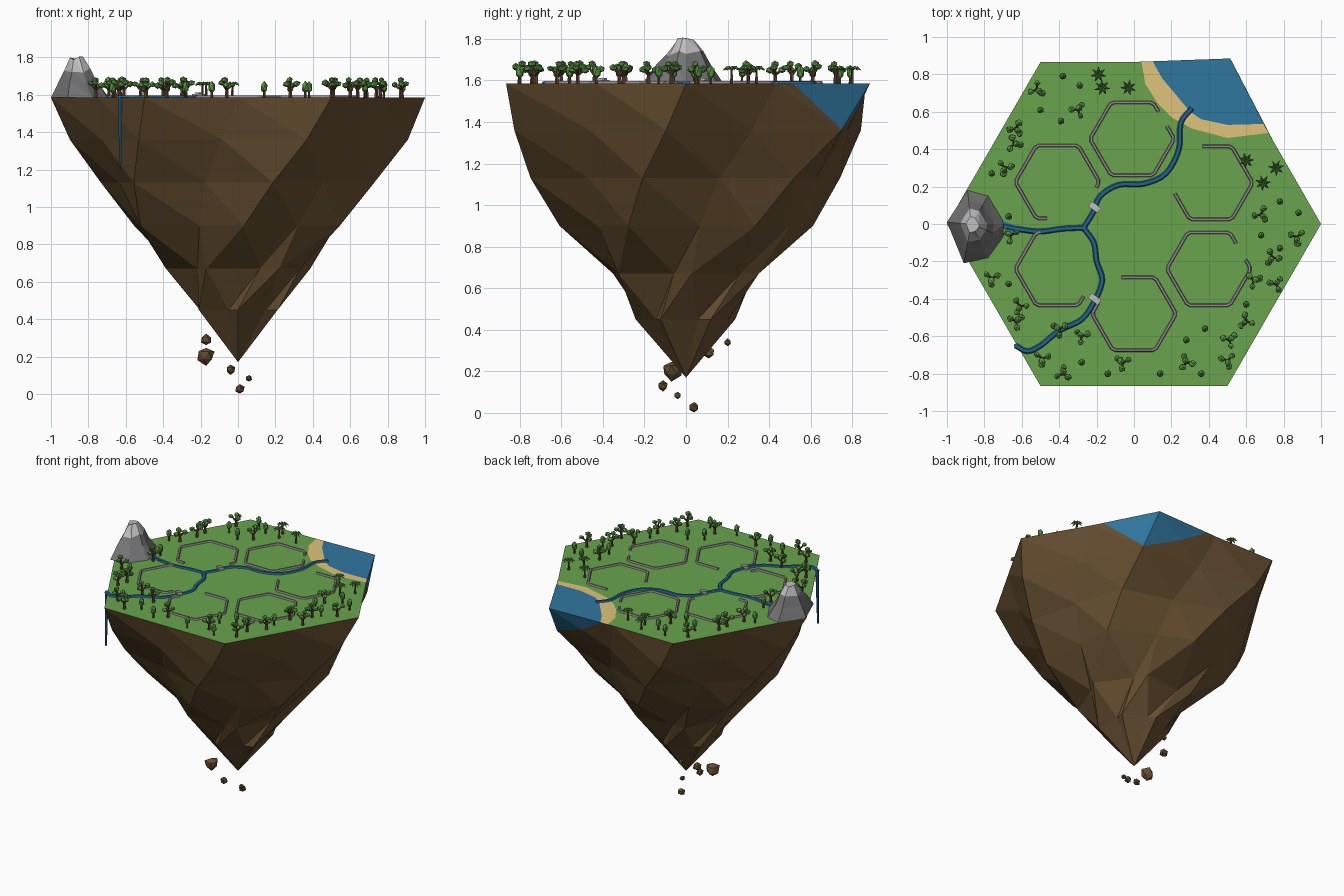
import bpy, bmesh, math, random
from mathutils import Vector, Matrix

random.seed(7)
if "Cube" in bpy.data.objects:
    bpy.data.objects.remove(bpy.data.objects["Cube"])

TOP = 1.585


def material(name, *rgb):
    mat = bpy.data.materials.new(name)
    mat.use_nodes = True
    mat.diffuse_color = (*rgb, 1)
    shader = next(n for n in mat.node_tree.nodes if n.type == "BSDF_PRINCIPLED")
    shader.inputs["Base Color"].default_value = (*rgb, 1)
    shader.inputs["Roughness"].default_value = 0.9
    return mat


soil = material("soil_brown", .135, .078, .03)
grass = material("grass_green", .14, .37, .075)
sand = material("sand", .74, .55, .2)
lake = material("lake_blue", .03, .185, .35)
river = material("river_blue", .018, .125, .26)
wall = material("wall_grey", .3, .265, .275)
stone = material("mountain_grey", .18, .18, .185)
pale = material("pale_stone", .52, .52, .53)
leaf = material("leaf_green", .095, .28, .055)
bark = material("bark_brown", .115, .06, .03)


def finish(name, bm, *mats):
    mesh = bpy.data.meshes.new(name)
    bm.to_mesh(mesh)
    bm.free()
    for m in mats:
        mesh.materials.append(m)
    obj = bpy.data.objects.new(name, mesh)
    bpy.context.scene.collection.objects.link(obj)


def polar(r, degrees, z):
    a = math.radians(degrees)
    return Vector((r * math.cos(a), r * math.sin(a), z))


def paint(verts, index):
    for f in {f for v in verts for f in v.link_faces}:
        f.material_index = index


def blob(bm, place, size, rough=0.15, tall=1):
    """Low-poly lump: a jittered icosphere."""
    for v in bmesh.ops.create_icosphere(bm, subdivisions=1, radius=1)["verts"]:
        v.co *= size * random.uniform(1 - rough, 1 + rough)
        v.co.z *= tall
        v.co += place


def rod(bm, a, b, r1, r2, index=0, sides=5):
    """Tapered rod from a to b."""
    d = b - a
    turn = d.to_track_quat("Z", "Y").to_matrix().to_4x4()
    verts = bmesh.ops.create_cone(
        bm, cap_ends=True, segments=sides, radius1=r1, radius2=r2, depth=d.length,
        matrix=Matrix.Translation((a + b) / 2) @ turn)["verts"]
    paint(verts, index)


# Twisted, tapering rock: (height, radius, twist of ridges, twist of flats)
levels = [(TOP, 1, 0, 0), (1.36, .92, 6, 6), (1.13, .76, 16, 16), (.9, .62, 27, 23),
          (.67, .39, 56, 40), (.45, .24, 90, 74)]
bm = bmesh.new()
rings = []
for z, r, ridge_twist, flat_twist in levels:
    ring = []
    for k in range(12):
        wobble = 1 if z == TOP else random.uniform(.98, 1.02)
        flat = math.cos(math.pi / 6) if k % 2 else 1
        twist = flat_twist if k % 2 else ridge_twist
        ring.append(bm.verts.new(polar(r * flat * wobble, 30 * k - twist, z)))
    rings.append(ring)
lake_corner = Vector((.515, .885, TOP))
rings[0][2].co = lake_corner
for up, low in zip(rings, rings[1:]):
    for k in range(12):
        n = (k + 1) % 12
        bm.faces.new((up[k], low[k], low[n]))
        bm.faces.new((up[k], low[n], up[n]))
tip = bm.verts.new((0, 0, .17))
for k in range(12):
    bm.faces.new((rings[-1][k], tip, rings[-1][(k + 1) % 12]))
# Lake water showing on the cliff corner, cut by a slanted plane
a, b, c = Vector((.7, .52, TOP)), Vector((.08, .87, TOP)), Vector((.55, .73, 1.39))
normal = (b - a).cross(c - a).normalized()
if normal.y < 0:
    normal.negate()
bmesh.ops.bisect_plane(bm, geom=bm.verts[:] + bm.edges[:] + bm.faces[:], dist=1e-5,
                       plane_co=a, plane_no=normal)
for f in bm.faces:
    if (f.calc_center_median() - a).dot(normal) > 1e-4:
        f.material_index = 1
finish("island_rock", bm, soil, lake)

# Flat ground: grass, beach and lake sharing their shorelines
H = math.sqrt(3) / 2
beach = [(.72, .487), (.5, .46), (.31, .51), (.2, .57), (.13, .64), (.06, .75), (.04, .868)]
shore = [(.695, .535), (.5, .53), (.36, .56), (.3, .6), (.25, .66), (.15, .78), (.1, .87)]


def ground(name, outline, mat, lift=0):
    bm = bmesh.new()
    face = bm.faces.new([bm.verts.new((x, y, TOP + lift)) for x, y in outline])
    face.normal_update()
    if face.normal.z < 0:
        face.normal_flip()
    bmesh.ops.triangulate(bm, faces=[face])
    finish(name, bm, mat)


ground("grass_field", [(0, H), (-.5, H), (-1, 0), (-.5, -H), (.5, -H), (1, 0)] + beach, grass)
ground("beach", beach + shore[::-1], sand)
ground("lake", shore + [lake_corner.xy], lake)
ground("spring_pool", [(-.71, .02), (-.71, -.05), (-.61, -.045), (-.63, -.01)], lake, .006)

# Faceted mountain with a pale summit: (height, scale)
foot = [(-.13, .01), (-.02, .18), (.09, .15), (.18, 0), (.17, -.07), (.09, -.18), (-.04, -.21)]
bm = bmesh.new()
rings = []
for z, s in [(TOP, 1), (1.67, .68), (1.735, .46), (1.805, .22)]:
    jitter = 0 if s == 1 else .02
    rings.append([bm.verts.new((-.87 + x * s * random.uniform(1 - jitter, 1 + jitter * 4),
                                y * s, z + random.uniform(-jitter, jitter / 2)))
                  for x, y in foot])
for low, up in zip(rings, rings[1:]):
    for k in range(7):
        n = (k + 1) % 7
        bm.faces.new((low[k], up[n], up[k]))
        bm.faces.new((low[k], low[n], up[n]))
bm.faces.new(rings[-1])
bmesh.ops.recalc_face_normals(bm, faces=bm.faces[:])
for f in bm.faces:
    f.material_index = int(f.calc_center_median().z > 1.74)
finish("mountain", bm, stone, pale)


# Low raised strips swept along ground paths
def strip(name, path, width, height, mat):
    pts = [Vector(p) for p in path]
    bm = bmesh.new()
    rows = []
    for i, p in enumerate(pts):
        d1 = (p - pts[i - 1]).normalized() if i else (pts[1] - p).normalized()
        d2 = (pts[i + 1] - p).normalized() if i + 1 < len(pts) else d1
        d = (d1 + d2).normalized()
        side = Vector((-d.y, d.x)) * width / 2 / max(d.dot(d1), .5)
        rows.append([bm.verts.new((*(p + side * s), TOP + h))
                     for s, h in ((1, 0), (.6, height), (-.6, height), (-1, 0))])
    for r, q in zip(rows, rows[1:]):
        for k in range(3):
            bm.faces.new((r[k], r[k + 1], q[k + 1], q[k]))
    bm.faces.new(rows[0])
    bm.faces.new(rows[-1][::-1])
    bmesh.ops.recalc_face_normals(bm, faces=bm.faces[:])
    finish(name, bm, mat)


def smooth(points, steps=4):
    p = [Vector(q) for q in points]
    p = [2 * p[0] - p[1]] + p + [2 * p[-1] - p[-2]]
    out = []
    for a, b, c, d in zip(p, p[1:], p[2:], p[3:]):
        for i in range(steps):
            t = i / steps
            out.append(b + (c - a) * t / 2 + (a * 2 - b * 5 + c * 4 - d) * t * t / 2
                       + (b * 3 - a - c * 3 + d) * t ** 3 / 2)
    return out + [p[-2]]


fork = (-.27, -.02)
courses = {
    "river_source": [(-.7, -.01), (-.6, -.03), (-.5, -.04), (-.38, -.025), fork],
    "river_to_lake": [fork, (-.22, .06), (-.18, .15), (-.08, .21), (.05, .215), (.17, .27),
                      (.24, .4), (.25, .54), (.31, .62)],
    "river_to_edge": [fork, (-.215, -.1), (-.2, -.2), (-.17, -.3), (-.21, -.41), (-.28, -.51),
                      (-.4, -.57), (-.5, -.65), (-.57, -.68), (-.635, -.65)]}
for name, course in courses.items():
    strip(name, smooth(course), .029, .01, river)
bm = bmesh.new()
rod(bm, Vector((-.63, -.66, 1.19)), Vector((-.63, -.65, TOP + .01)), .006, .012, sides=6)
finish("waterfall", bm, river)

# Open hexagonal walls: centre, then start and end corner as fractions
for n, (x, y, start, end) in enumerate([
        (-.41, .225, -.15, 4.25), (-.01, .455, .75, 6.35), (.41, .22, -2.7, 1.7),
        (.4, -.24, .7, 6.25), (0, -.48, -3.3, 1.8), (-.41, -.24, 1.9, 5.25)]):
    stops = [start] + list(range(math.floor(start) + 1, math.ceil(end))) + [end]
    path = []
    for s in stops:
        spots = (s - .06, s + .06) if s == int(s) else (s,)
        for q in spots:
            k = math.floor(q)
            path.append(polar(.225, 60 * k, 0).lerp(polar(.225, 60 * k + 60, 0), q - k).xy
                        + Vector((x, y)))
    strip("hexagon_wall_%d" % (n + 1), path, .018, .012, wall)

# Small arched bridges
for n, (x, y) in enumerate([(-.21, .09), (-.21, -.4)]):
    bm = bmesh.new()
    for dx, z in ((-.02, .012), (0, .02), (.02, .012)):
        spin = Matrix.Rotation(math.radians(-35), 4, "Z")
        bmesh.ops.create_cube(bm, size=1, matrix=Matrix.Translation((x, y, TOP)) @ spin
                              @ Matrix.Translation((dx, 0, z)) @ Matrix.Diagonal((.024, .034, .012, 1)))
    finish("bridge_%d" % (n + 1), bm, pale)

# Branching trees
bm = bmesh.new()
for x, y in [(-.52, .72), (-.63, .51), (-.64, .43), (-.69, .3), (-.3, .61), (-.66, -.06), (-.76, -.29),
             (-.61, -.44), (-.63, -.52), (-.4, -.56), (-.28, -.6), (-.49, -.72), (-.38, -.8),
             (-.06, -.74), (.28, -.74), (.51, -.62), (.5, -.73), (.6, -.52), (.64, -.3), (.76, -.32),
             (.68, .05), (.87, -.07), (.74, -.18)]:
    base = Vector((x, y, TOP))
    crotch = base + Vector((0, 0, .042))
    rod(bm, base, crotch, .011, .008, 1)
    turn = random.uniform(0, 360)
    for k in range(4):
        end = crotch + polar(.034 if k else .012, turn + 120 * k, random.uniform(.022, .04) if k else .052)
        rod(bm, crotch, end, .008, .004, 1)
        blob(bm, end, random.uniform(.017, .021), .18, .85)
finish("branching_trees", bm, leaf, bark)

# Small upright trees
bm = bmesh.new()
for x, y in [(-.38, .79), (-.29, .74), (-.5, .61), (-.39, .55), (-.76, .27), (-.67, .04), (-.67, -.32),
             (-.28, -.74), (-.14, -.8), (.14, -.8), (.28, -.62), (.38, -.56), (.36, -.8), (.6, -.43),
             (.78, .12), (.88, .06), (.68, -.06), (.78, -.13)]:
    base = Vector((x, y, TOP))
    rod(bm, base, base + Vector((0, 0, .03)), .007, .006, 1)
    blob(bm, base + Vector((0, 0, .055)), .02, .08, 1.7)
finish("upright_trees", bm, leaf, bark)

# Palms with drooping fronds
bm = bmesh.new()
for x, y in [(-.19, .8), (-.17, .73), (-.03, .73), (.6, .34), (.76, .3), (.69, .22)]:
    crown = Vector((x, y, TOP + .07))
    rod(bm, Vector((x, y, TOP)), crown, .008, .005, 1)
    turn = random.uniform(0, 60)
    for k in range(7):
        out = turn + k * 360 / 7
        bend = crown + polar(.02, out, .008)
        rod(bm, crown, bend, .004, .008, 0, 4)
        rod(bm, bend, crown + polar(.042, out, -.006), .008, .001, 0, 4)
finish("palms", bm, leaf, bark)

# Loose rocks floating below the tip
bm = bmesh.new()
for x, y, z, r in [(-.17, -.07, .205, .05), (-.17, .11, .29, .03), (-.04, -.11, .13, .024),
                   (.06, -.04, .085, .018), (.01, .04, .026, .024), (-.1, .2, .34, .018)]:
    blob(bm, Vector((x, y, z)), r, .2)
finish("floating_rocks", bm, soil)
